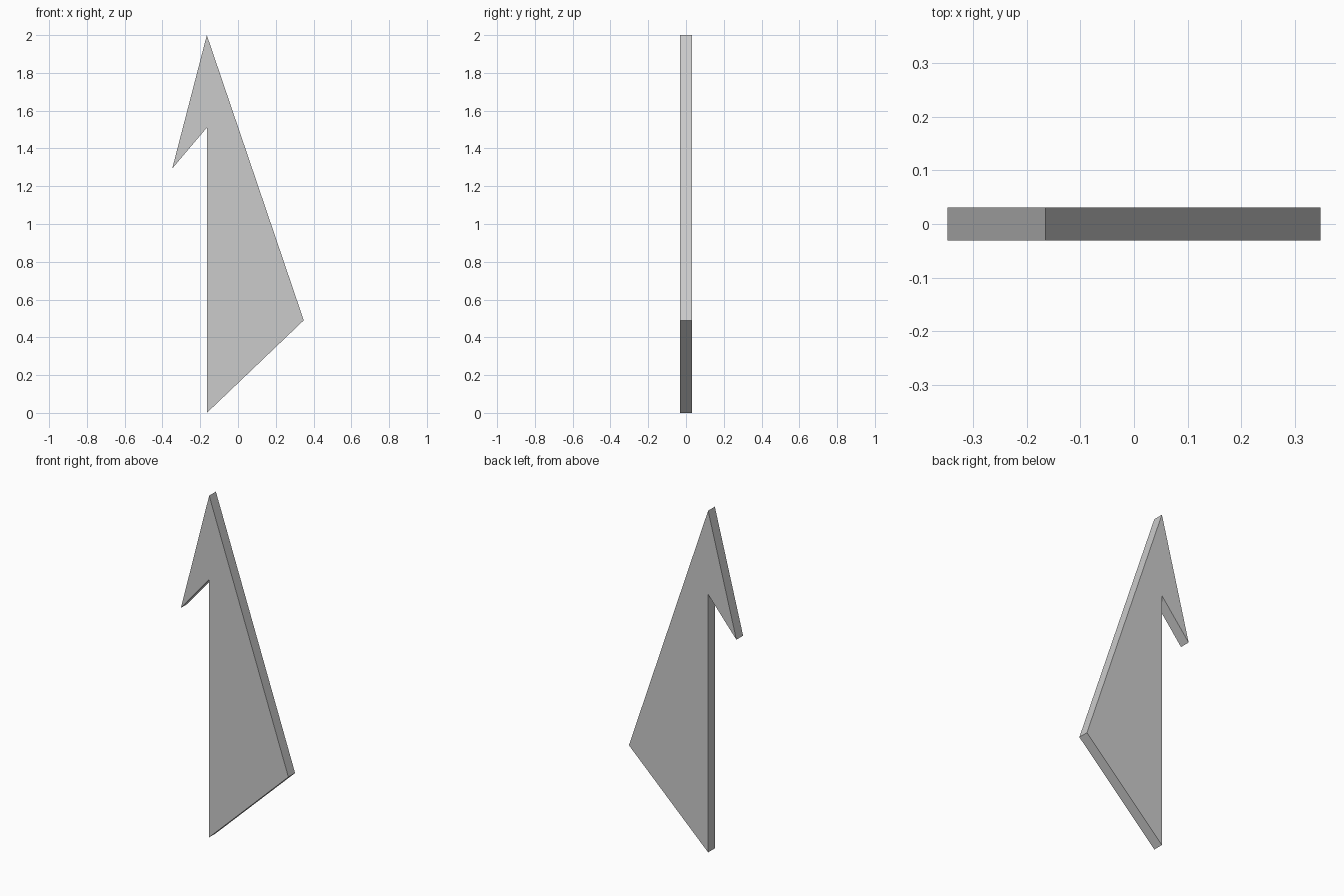
import bpy
import bmesh
from mathutils import Vector

if "Cube" in bpy.data.objects:
    bpy.data.objects.remove(bpy.data.objects["Cube"])

# Flat barbed blade outline (x, z), counter-clockwise seen from the front
OUTLINE = [(-0.165, 0.0), (0.348, 0.49), (-0.165, 2.0), (-0.348, 1.294), (-0.165, 1.51)]
HALF_THICKNESS = 0.031


def extruded_plate(name, outline, half):
    bm = bmesh.new()
    face = bm.faces.new([bm.verts.new((x, -half, z)) for x, z in outline])
    result = bmesh.ops.extrude_face_region(bm, geom=[face], use_keep_orig=True)
    moved = [g for g in result["geom"] if isinstance(g, bmesh.types.BMVert)]
    bmesh.ops.translate(bm, verts=moved, vec=Vector((0, 2 * half, 0)))
    bmesh.ops.recalc_face_normals(bm, faces=bm.faces)
    mesh = bpy.data.meshes.new(name)
    bm.to_mesh(mesh)
    bm.free()
    obj = bpy.data.objects.new(name, mesh)
    bpy.context.collection.objects.link(obj)
    return obj


# Half arrow plate: long blade with one hooked barb
extruded_plate("half_arrow_plate", OUTLINE, HALF_THICKNESS)
